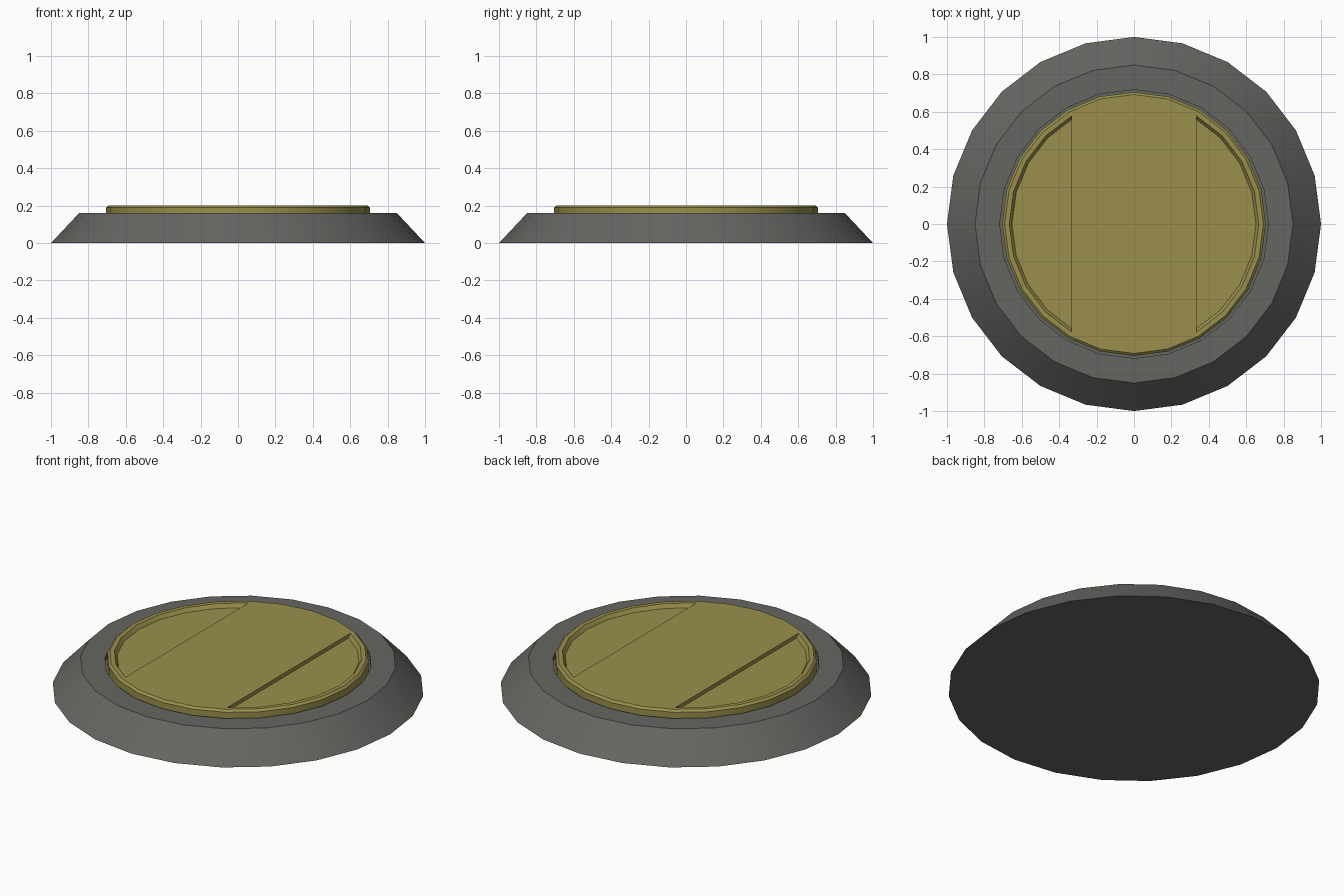
import bpy, bmesh, math
from mathutils import Vector

SIDES = 24

old = bpy.data.objects.get("Cube")
if old:
    bpy.data.objects.remove(old, do_unlink=True)


def material(name, color):
    mat = bpy.data.materials.new(name)
    mat.use_nodes = True
    mat.diffuse_color = color
    bsdf = next(n for n in mat.node_tree.nodes if n.type == 'BSDF_PRINCIPLED')
    bsdf.inputs["Base Color"].default_value = color
    return mat


def lathe(name, profile, mat, cut_side=0, cut_x=0.0):
    """Closed solid turned from (radius, z) pairs, optionally trimmed to |x| > cut_x."""
    bm = bmesh.new()
    rings = []
    for r, z in profile:
        angles = [math.tau * i / SIDES for i in range(SIDES)]
        rings.append([bm.verts.new((r * math.cos(a), r * math.sin(a), z)) for a in angles])
    for low, high in zip(rings, rings[1:]):
        for i in range(SIDES):
            j = (i + 1) % SIDES
            bm.faces.new((low[i], low[j], high[j], high[i]))
    bm.faces.new(rings[0][::-1])
    bm.faces.new(rings[-1])
    if cut_side:
        cut = bmesh.ops.bisect_plane(
            bm, geom=bm.verts[:] + bm.edges[:] + bm.faces[:],
            plane_co=Vector((cut_side * cut_x, 0, 0)),
            plane_no=Vector((cut_side, 0, 0)), clear_inner=True)
        edges = [e for e in cut["geom_cut"] if isinstance(e, bmesh.types.BMEdge)]
        bmesh.ops.contextual_create(bm, geom=edges)
    bmesh.ops.recalc_face_normals(bm, faces=bm.faces[:])
    mesh = bpy.data.meshes.new(name)
    bm.to_mesh(mesh)
    bm.free()
    obj = bpy.data.objects.new(name, mesh)
    bpy.context.collection.objects.link(obj)
    mesh.materials.append(mat)
    return obj


def smooth(obj):
    bpy.ops.object.select_all(action='DESELECT')
    obj.select_set(True)
    bpy.context.view_layer.objects.active = obj
    bpy.ops.object.shade_smooth_by_angle(angle=math.radians(30))


grey = material("dark grey", (0.13, 0.13, 0.12, 1))
olive = material("olive yellow", (0.32, 0.28, 0.07, 1))

# Sloped base with a narrow groove around the disc
base = lathe("base", [(1.0, 0), (0.85, 0.16), (0.718, 0.16), (0.718, 0.13)], grey)
smooth(base)

# Raised disc with a softened rim
disc = lathe("disc", [(0.705, 0.125), (0.705, 0.19), (0.692, 0.202)], olive)

# Two shallow side recesses cut into the disc
for side, label in ((-1, "right"), (1, "left")):
    cutter = lathe(label + "_recess_cutter", [(0.652, 0.18), (0.667, 0.202), (0.68, 0.222)],
                   olive, side, 0.335)
    cutter.hide_render = True
    cutter.hide_viewport = False
    mod = disc.modifiers.new(label + "_recess", 'BOOLEAN')
    mod.operation = 'DIFFERENCE'
    mod.solver = 'EXACT'
    mod.object = cutter
    bpy.ops.object.select_all(action='DESELECT')
    bpy.context.view_layer.objects.active = disc
    disc.select_set(True)
    bpy.ops.object.modifier_apply(modifier=mod.name)
    bpy.data.objects.remove(cutter, do_unlink=True)
smooth(disc)
